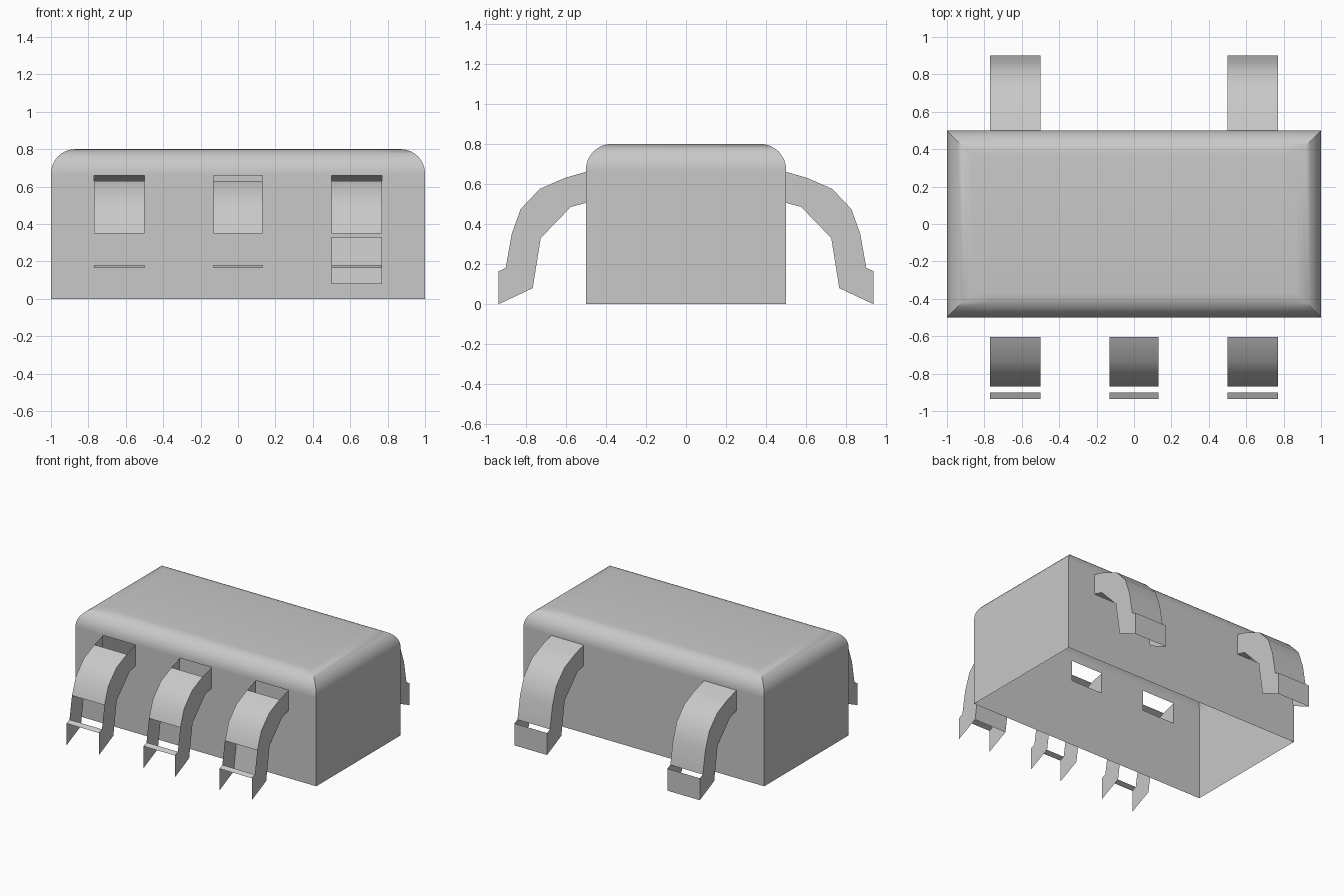
import bpy, bmesh, math

cube = bpy.data.objects.get("Cube")
if cube:
    bpy.data.objects.remove(cube, do_unlink=True)

grey = bpy.data.materials.new("plain_grey")
grey.use_nodes = True
colour = (0.58, 0.58, 0.58, 1)
grey.diffuse_color = colour
grey.node_tree.nodes["Principled BSDF"].inputs["Base Color"].default_value = colour


def finish(bm, name):
    """Turn a bmesh into a shaded object."""
    mesh = bpy.data.meshes.new(name)
    bm.to_mesh(mesh)
    bm.free()
    mesh.materials.append(grey)
    obj = bpy.data.objects.new(name, mesh)
    bpy.context.collection.objects.link(obj)
    bpy.ops.object.select_all(action='DESELECT')
    obj.select_set(True)
    bpy.context.view_layer.objects.active = obj
    bpy.ops.object.shade_smooth_by_angle(angle=math.radians(32))


# Leg slots along x, shared by the walls and the legs
slots = {"right": (-0.77, -0.5), "middle": (-0.13, 0.13), "left": (0.5, 0.77)}
columns = [-1] + [x for slot in slots.values() for x in slot] + [1]
front_openings = (1, 3, 5)
back_openings = (9, 13)
radius = 0.13
height = 0.8


def build_body():
    """Open-bottomed shell with mitred round top edges and leg openings."""
    bm = bmesh.new()
    rows = [(0, 0), (0.505, 0), (0.66, 0)]
    steps = 8
    for i in range(steps + 1):
        a = math.pi / 2 * i / steps
        rows.append((height - radius + radius * math.sin(a),
                     radius * (1 - math.cos(a))))
    rings = []
    for z, inset in rows:
        lim = 1 - inset
        xs = [max(-lim, min(lim, x)) for x in columns]
        ring = [bm.verts.new((x, inset - 0.5, z)) for x in xs]
        ring += [bm.verts.new((x, 0.5 - inset, z)) for x in reversed(xs)]
        rings.append(ring)
    count = len(rings[0])
    for r, (low, high) in enumerate(zip(rings, rings[1:])):
        for i in range(count):
            if r == 1 and i in front_openings + back_openings:
                continue
            j = (i + 1) % count
            bm.faces.new((low[i], low[j], high[j], high[i]))
    bm.faces.new(rings[-1])
    finish(bm, "body")


# Leg outline as (distance from centre, height): outer bend, foot, inner bend
outline = [(0.5, 0.66), (0.605, 0.63), (0.73, 0.575), (0.825, 0.475),
           (0.87, 0.35), (0.9, 0.18), (0.935, 0.165), (0.935, 0),
           (0.765, 0.08), (0.725, 0.33), (0.575, 0.485), (0.5, 0.505)]


def build_leg(name, slot, side, strips):
    """Two side plates joined by the chosen strips of the outline."""
    bm = bmesh.new()
    a, b = [[bm.verts.new((x, side * y, z)) for y, z in outline] for x in slot]
    faces = [a, b[::-1]]
    faces += [(a[i], b[i], b[i + 1], a[i + 1]) for i in strips]
    for face in faces:
        bm.faces.new(face if side > 0 else face[::-1])
    finish(bm, name)


build_body()
for place, slot in slots.items():
    inner = [8] if place == "left" else []
    build_leg(f"front_{place}_leg", slot, -1, [1, 2, 3, 5] + inner)
    if place != "middle":
        build_leg(f"back_{place}_leg", slot, 1, [0, 1, 2, 3, 4, 6])
